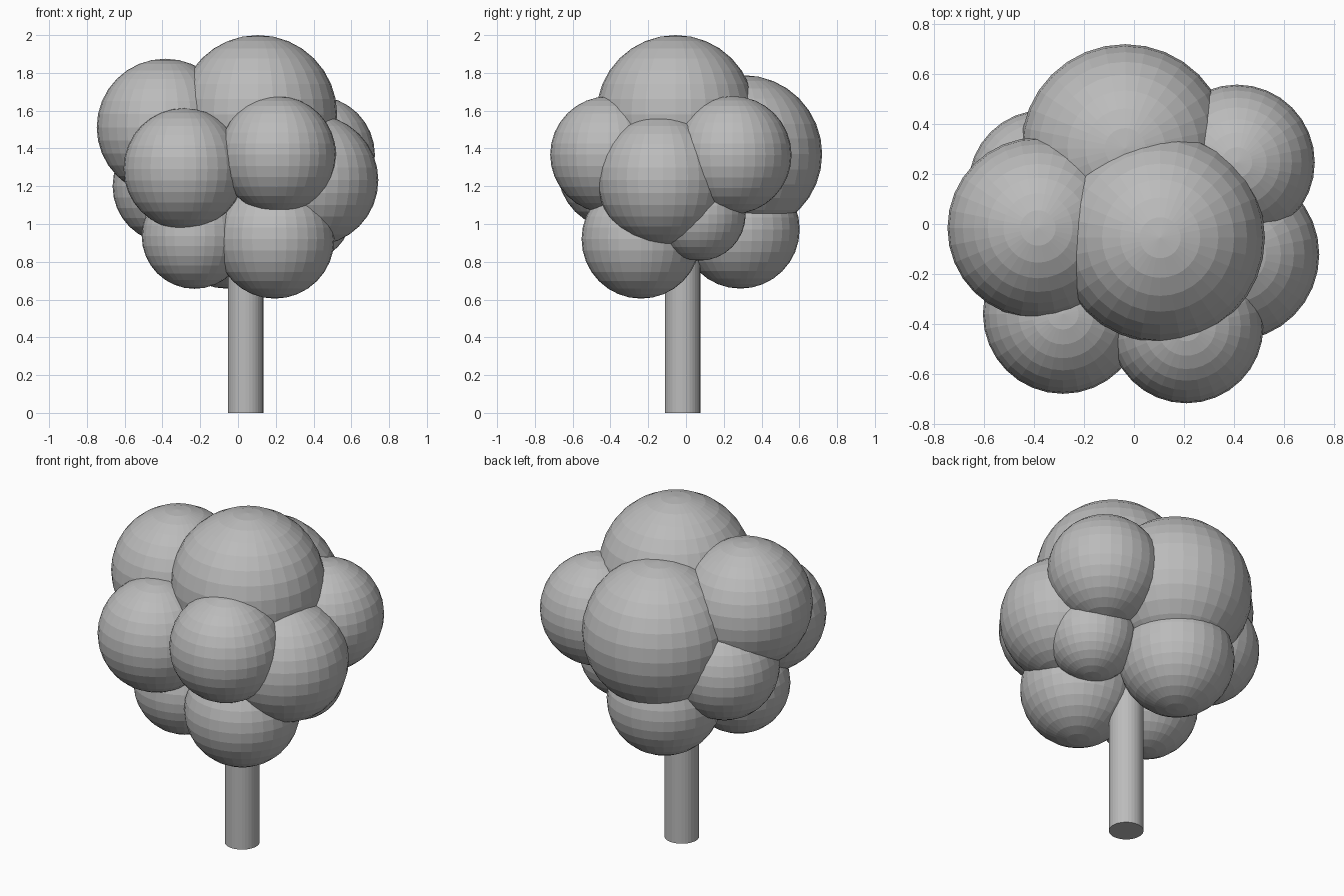
import bpy

if "Cube" in bpy.data.objects:
    bpy.data.objects.remove(bpy.data.objects["Cube"])

# One plain grey for the whole tree
grey = bpy.data.materials.new("plain grey")
grey.diffuse_color = (0.5, 0.5, 0.5, 1.0)
grey.use_nodes = True
grey.node_tree.nodes["Principled BSDF"].inputs["Base Color"].default_value = grey.diffuse_color


def finish(name):
    obj = bpy.context.object
    obj.name = name
    obj.data.materials.append(grey)
    return obj


# Trunk: straight cylinder running up into the crown
TRUNK_TOP = 1.2
bpy.ops.mesh.primitive_cylinder_add(
    vertices=32, radius=0.094, depth=TRUNK_TOP,
    location=(0.04, -0.018, TRUNK_TOP / 2))
finish("trunk")

# Crown: overlapping flat-faced balls of leaves (x, y, z, radius)
leaf_balls = {
    "leaves_top": (0.105, -0.055, 1.58, 0.42),
    "leaves_upper_left": (-0.385, -0.016, 1.512, 0.363),
    "leaves_back": (-0.035, 0.303, 1.37, 0.418),
    "leaves_front_right": (0.21, -0.41, 1.367, 0.309),
    "leaves_back_right": (0.413, 0.247, 1.365, 0.312),
    "leaves_right": (0.397, -0.122, 1.232, 0.346),
    "leaves_front_left": (-0.285, -0.36, 1.292, 0.321),
    "leaves_lower_front": (0.195, -0.238, 0.92, 0.315),
    "leaves_lower_left": (-0.23, -0.17, 0.937, 0.28),
    "leaves_lower_back": (-0.06, 0.288, 0.972, 0.314),
    "leaves_back_left": (-0.362, 0.155, 1.2, 0.302),
    "leaves_lower_right": (0.355, 0.072, 1.05, 0.244),
}
for name, (x, y, z, r) in leaf_balls.items():
    bpy.ops.mesh.primitive_uv_sphere_add(
        segments=32, ring_count=16, radius=r, location=(x, y, z))
    finish(name)
